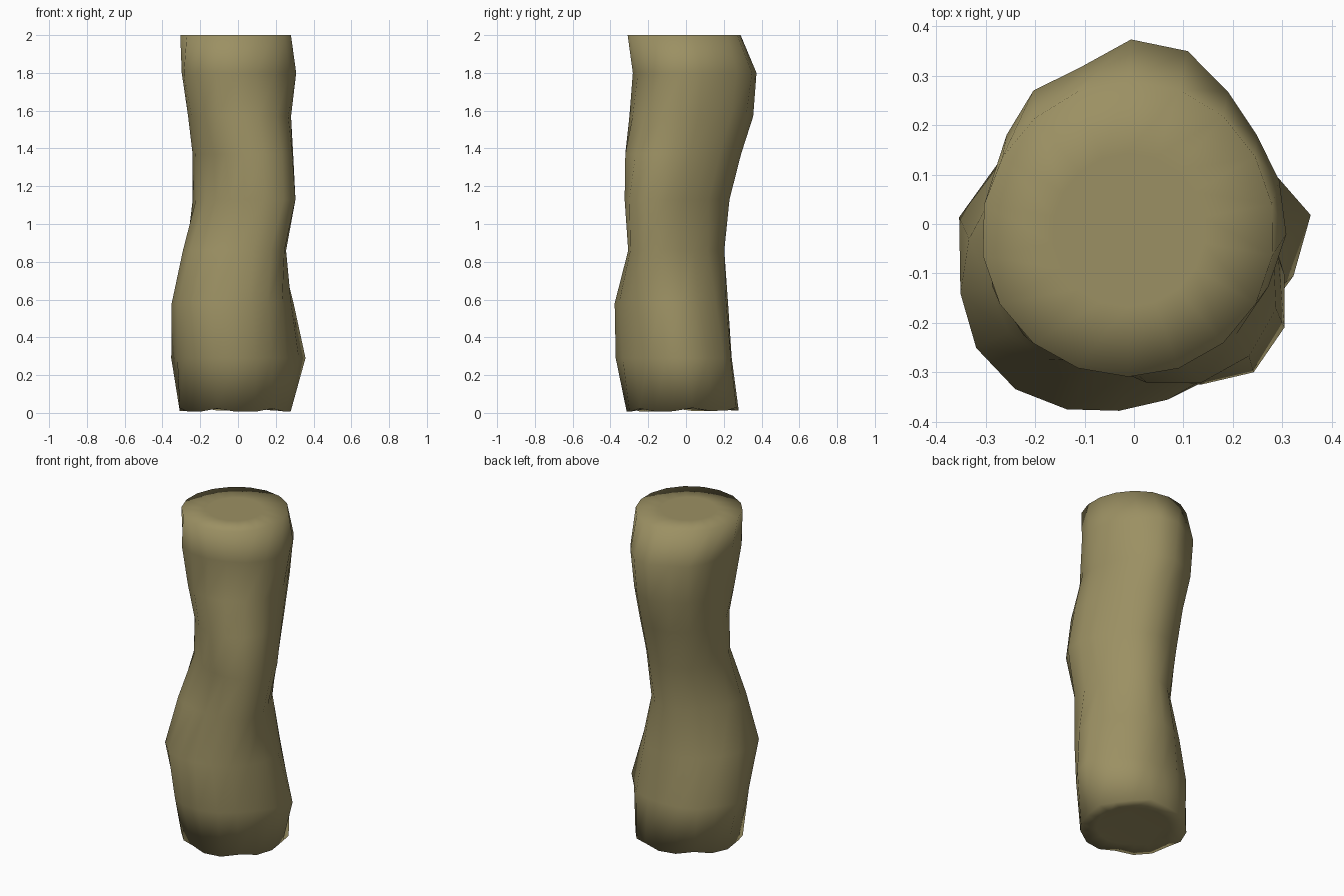
import bpy, bmesh, math

if "Cube" in bpy.data.objects:
    bpy.data.objects.remove(bpy.data.objects["Cube"])

SIDES = 18

# Each ring: height, reach in the 8 directions E, NE, N, NW, W, SW, S, SE,
# then small dents and bumps as (angle in degrees, amount)
RINGS = [
    (0.015, (.28, .28, .275, .285, .31, .31, .31, .30), []),
    (0.29, (.35, .28, .255, .285, .355, .345, .385, .30),
     [(28, -.04), (-1, .018), (155, -.035), (179, .014), (200, -.015)]),
    (0.58, (.30, .22, .235, .23, .36, .39, .39, .315), [(25, -.015), (-5, .01)]),
    (0.86, (.245, .18, .20, .19, .285, .32, .305, .335), [(-15, -.008), (-78, -.015)]),
    (1.13, (.295, .21, .225, .235, .23, .245, .315, .385), [(-22, -.014), (-72, -.015)]),
    (1.37, (.28, .25, .29, .265, .235, .245, .32, .345), []),
    (1.57, (.275, .285, .36, .31, .265, .275, .30, .295), [(110, -.025)]),
    (1.80, (.305, .31, .38, .335, .29, .31, .28, .28), [(110, -.048), (70, .012)]),
    (2.00, (.28, .278, .285, .29, .305, .312, .305, .295), []),
]


def harmonic(reach, n):
    """Cosine and sine amount of the n-th wave in the eight reach samples."""
    a = sum(r * math.cos(n * i * math.pi / 4) for i, r in enumerate(reach)) / 4
    b = sum(r * math.sin(n * i * math.pi / 4) for i, r in enumerate(reach)) / 4
    return a, b


def outline(reach, dents, scale=1.0):
    """Lumpy outline: a shifted circle plus two low waves and local dents."""
    cx, cy = harmonic(reach, 1)
    mean = sum(reach) / 8
    points = []
    for k in range(SIDES):
        t = 2 * math.pi * (k + 0.5) / SIDES
        r = mean + 0.004
        for n in (2, 3):
            a, b = harmonic(reach, n)
            r += a * math.cos(n * t) + b * math.sin(n * t)
        x, y = cx + r * math.cos(t), cy + r * math.sin(t)
        for angle, amount in dents:
            gap = math.degrees(math.atan2(y, x)) - angle
            gap = abs((gap + 180) % 360 - 180)
            push = amount * max(0, 1 - gap / 24)
            x, y = x + push * math.cos(t), y + push * math.sin(t)
        points.append((cx + scale * (x - cx), cy + scale * (y - cy)))
    return points


bm = bmesh.new()


def add_ring(z, points, wobble=0.0):
    return [bm.verts.new((x, y, z + wobble * math.cos(6 * 2 * math.pi * k / SIDES) + wobble * y))
            for k, (x, y) in enumerate(points)]


# Trunk rings, with an inner ring closing each end
loops = [add_ring(0.02, outline(RINGS[0][1], [], 0.7))]
for i, (z, reach, dents) in enumerate(RINGS):
    # the foot is slightly uneven
    loops.append(add_ring(z, outline(reach, dents), 0.011 if i == 0 else 0.0))
loops.append(add_ring(2.0, outline(RINGS[-1][1], [], 0.52)))

for low, high in zip(loops, loops[1:]):
    for k in range(SIDES):
        j = (k + 1) % SIDES
        bm.faces.new((low[k], low[j], high[j], high[k]))
bm.faces.new(list(reversed(loops[0])))
bm.faces.new(loops[-1])
bmesh.ops.recalc_face_normals(bm, faces=bm.faces)
for f in bm.faces:
    f.smooth = True

mesh = bpy.data.meshes.new("trunk")
bm.to_mesh(mesh)
bm.free()
trunk = bpy.data.objects.new("trunk", mesh)
bpy.context.collection.objects.link(trunk)

# One olive tan colour
mat = bpy.data.materials.new("olive tan")
mat.diffuse_color = (0.33, 0.28, 0.125, 1)
mat.use_nodes = True
mat.node_tree.nodes["Principled BSDF"].inputs["Base Color"].default_value = mat.diffuse_color
mesh.materials.append(mat)
